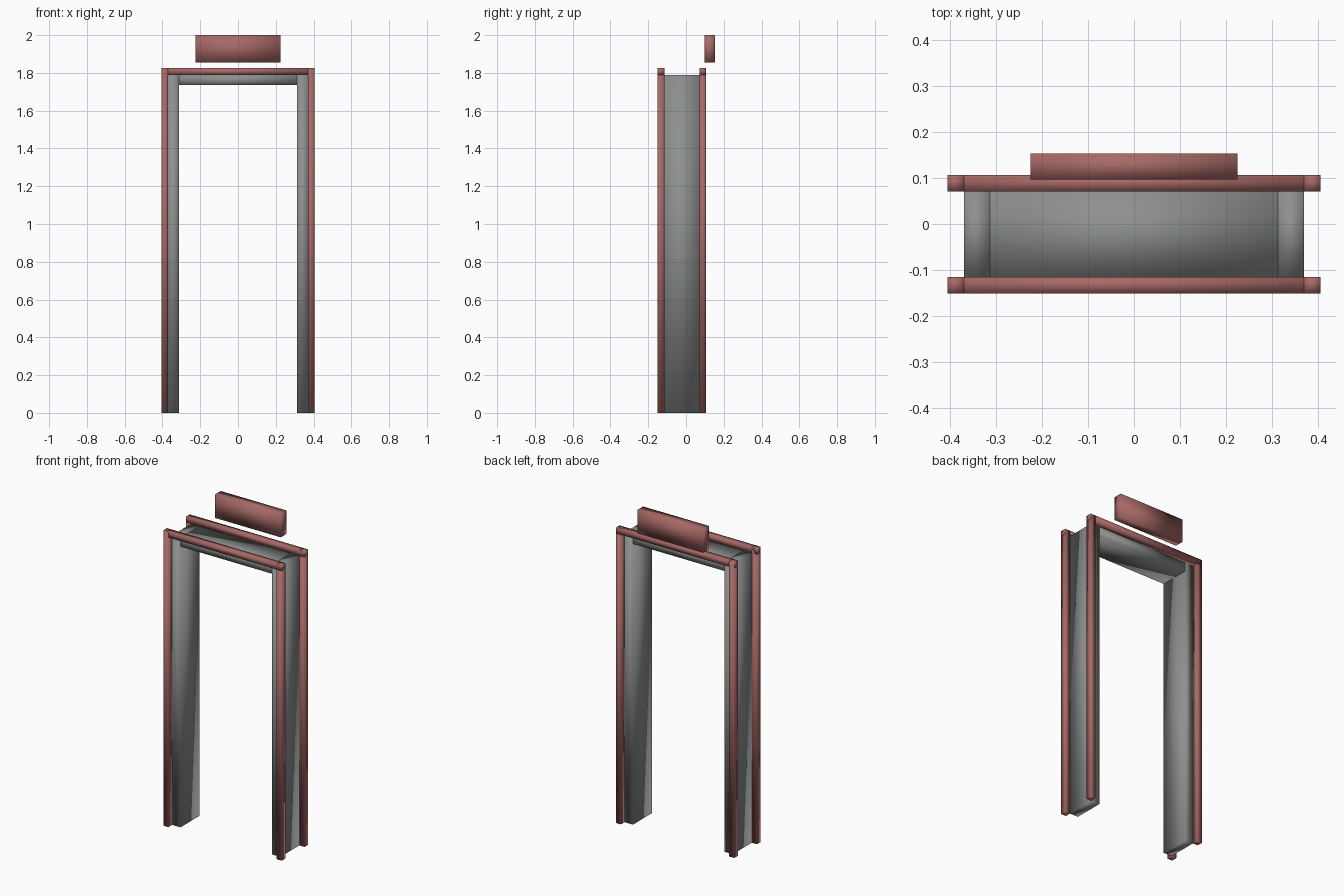
import bpy

cube = bpy.data.objects.get("Cube")
if cube:
    bpy.data.objects.remove(cube, do_unlink=True)


def make_material(name, color):
    mat = bpy.data.materials.new(name)
    mat.use_nodes = True
    mat.diffuse_color = color
    mat.node_tree.nodes["Principled BSDF"].inputs["Base Color"].default_value = color
    return mat


red = make_material("dusty red", (0.38, 0.14, 0.13, 1))
grey = make_material("panel grey", (0.27, 0.28, 0.28, 1))


def box(name, x, y, z, mat):
    """Softly shaded box from (min, max) ranges on each axis."""
    ranges = (x, y, z)
    bpy.ops.mesh.primitive_cube_add(size=1)
    obj = bpy.context.object
    obj.name = name
    obj.location = [(a + b) / 2 for a, b in ranges]
    obj.scale = [b - a for a, b in ranges]
    bpy.ops.object.transform_apply(location=True, rotation=False, scale=True)
    bpy.ops.object.shade_smooth()
    obj.data.materials.append(mat)
    return obj


OUTER, EDGE, INNER = 0.405, 0.37, 0.313
TOP, PANEL_TOP, LINTEL_BOTTOM = 1.825, 1.79, 1.735
DEPTH = (-0.115, 0.071)

# Red edge frames at front and back
for side, y in (("front", (-0.151, -0.115)), ("back", (0.071, 0.107))):
    box(side + "_left_post", (EDGE, OUTER), y, (0, TOP), red)
    box(side + "_right_post", (-OUTER, -EDGE), y, (0, TOP), red)
    box(side + "_top_beam", (-OUTER, OUTER), y, (PANEL_TOP, TOP), red)

# Grey walls and lintel of the walk-through
box("left_panel", (INNER, EDGE), DEPTH, (0, PANEL_TOP), grey)
box("right_panel", (-EDGE, -INNER), DEPTH, (0, PANEL_TOP), grey)
box("lintel", (-INNER, INNER), DEPTH, (LINTEL_BOTTOM, PANEL_TOP), grey)

# Header sign floating above the back frame
box("header_sign", (-0.225, 0.225), (0.097, 0.153), (1.855, 2.0), red)
